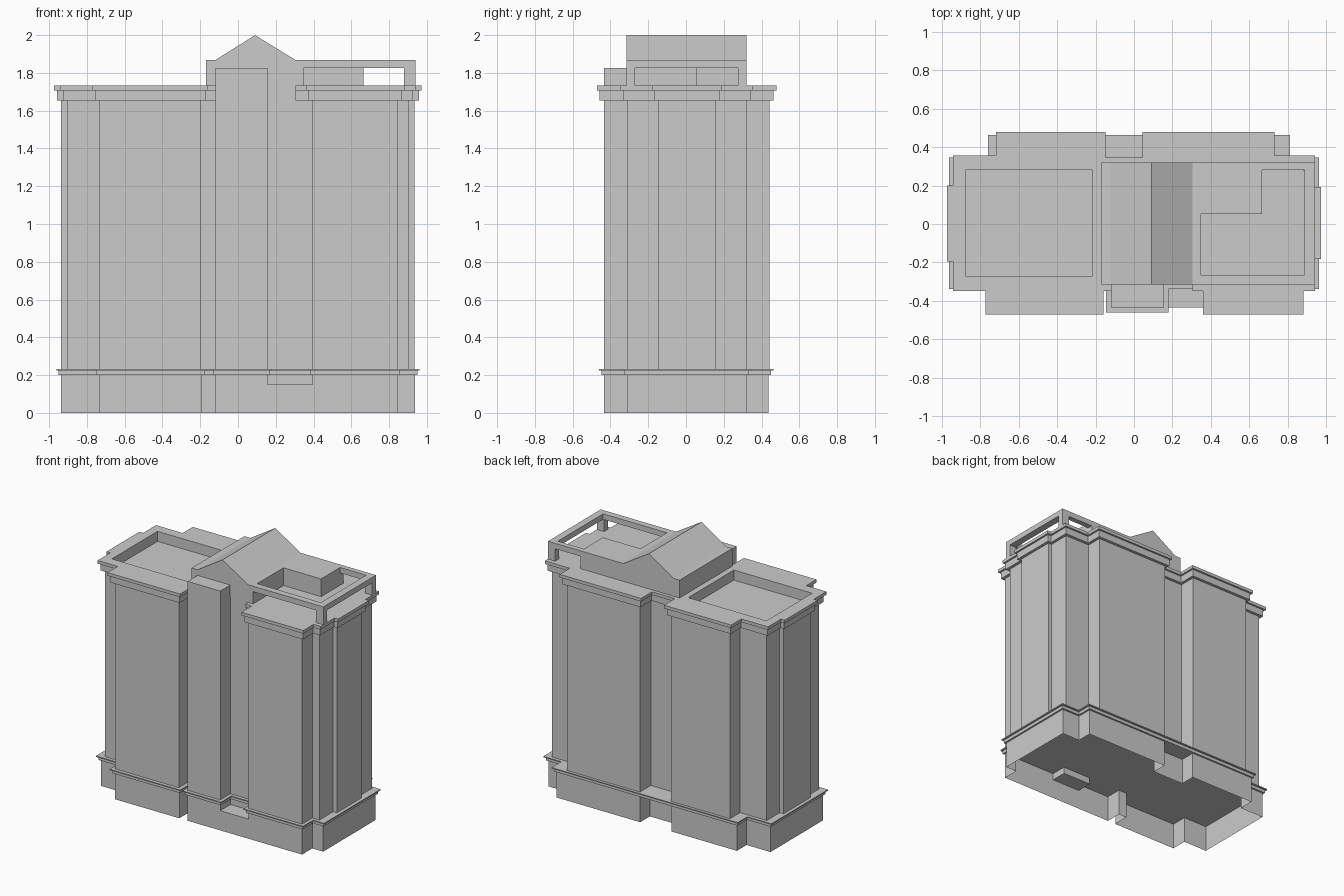
import bpy, bmesh

if "Cube" in bpy.data.objects:
    bpy.data.objects.remove(bpy.data.objects["Cube"])

YF, YB = -0.312, 0.32          # front and back planes of the main body
BF, BB = -0.435, 0.437         # front and back planes of the bays


def to_object(name, bm):
    mesh = bpy.data.meshes.new(name)
    bm.to_mesh(mesh)
    bm.free()
    ob = bpy.data.objects.new(name, mesh)
    bpy.context.collection.objects.link(ob)
    return ob


def prism(name, pts, a, b, axis='z', caps=True):
    """Extrude a counter-clockwise outline from a to b along z, or an xz profile along y."""
    bm = bmesh.new()
    place = (lambda p, h: (p[0], p[1], h)) if axis == 'z' else (lambda p, h: (p[0], h, p[1]))
    lo = [bm.verts.new(place(p, a)) for p in pts]
    hi = [bm.verts.new(place(p, b)) for p in pts]
    n = len(pts)
    for i in range(n):
        j = (i + 1) % n
        bm.faces.new((lo[i], lo[j], hi[j], hi[i]))
    if caps:
        bm.faces.new(lo[::-1])
        bm.faces.new(hi)
    if axis == 'y':
        bmesh.ops.reverse_faces(bm, faces=bm.faces)
    return to_object(name, bm)


def box(name, x0, x1, y0, y1, z0, z1):
    return prism(name, [(x0, y0), (x1, y0), (x1, y1), (x0, y1)], z0, z1)


def offset(pts, d):
    """Grow a counter-clockwise right-angled outline by d."""
    out = []
    for i, (x, y) in enumerate(pts):
        dx = dy = 0
        for p, q in ((pts[i - 1], pts[i]), (pts[i], pts[(i + 1) % len(pts)])):
            ex, ey = q[0] - p[0], q[1] - p[1]
            if abs(ex) > abs(ey):
                dy = -d if ex > 0 else d
            else:
                dx = d if ey > 0 else -d
        out.append((x + dx, y + dy))
    return out


# --- Base: open-bottomed walls, porch notch in the upper strip only
front_left = [(-.735, BF), (-.19, BF), (-.19, YF), (-.12, YF), (-.12, BF)]
porch_notch = [(.155, BF), (.155, YF), (.395, YF), (.395, BF)]
right_side = [(.845, BF), (.845, YF), (.937, YF), (.937, YB), (.785, YB), (.785, BB)]
back_notch = [(.08, BB), (.08, YB), (-.185, YB), (-.185, BB)]
left_side = [(-.735, BB), (-.735, YB), (-.937, YB), (-.937, YF), (-.735, YF)]

prism("base_wall_lower", front_left + right_side + back_notch + left_side, 0, .15, caps=False)
prism("base_wall_upper", front_left + porch_notch + right_side + back_notch + left_side,
      .15, .2, caps=False)
bm = bmesh.new()
bm.faces.new([bm.verts.new((x, y, .15)) for x, y in
              ((.155, BF), (.395, BF), (.395, YF), (.155, YF))])
to_object("porch_ledge", bm)

# --- Base cornice bridges the back notch
ledge = front_left + porch_notch + right_side + left_side
prism("base_cornice_lower", offset(ledge, .013), .2, .224)
prism("base_cornice_upper", offset(ledge, .025), .224, .232)

# --- Tower shaft with bays and side pilasters
tower = [(-.735, BF), (-.195, BF), (-.195, YF), (.395, YF), (.395, BF), (.845, BF),
         (.845, YF), (.905, YF), (.905, -.145), (.935, -.145), (.935, .155), (.905, .155),
         (.905, YB), (.695, YB), (.695, BB + .005), (.08, BB + .005), (.08, YB - .01),
         (-.185, YB - .01), (-.185, BB + .005), (-.68, BB + .005), (-.68, YB), (-.905, YB),
         (-.905, .165), (-.937, .165), (-.937, -.16), (-.905, -.16), (-.905, YF), (-.735, YF)]
prism("tower_shaft", tower, .232, 1.655)

# --- Roof cornice, interrupted at the front centre, with a sunken left roof
cutter = box("roof_recess_cutter", -.875, -.215, -.27, .28, 1.6, 1.8)
cutter.hide_render = True
for name, d, z0, z1 in (("roof_cornice_lower", .022, 1.655, 1.708),
                        ("roof_cornice_upper", .036, 1.708, 1.732)):
    pts = offset(tower, d)
    pts[3:3] = [(-.12, YF - d), (-.12, YF), (.305, YF), (.305, YF - d)]
    ob = prism(name, pts, z0, z1)
    mod = ob.modifiers.new("recess", 'BOOLEAN')
    mod.operation = 'DIFFERENCE'
    mod.object = cutter
    mod.solver = 'EXACT'
    bpy.context.view_layer.objects.active = ob
    bpy.ops.object.modifier_apply(modifier=mod.name)
bpy.data.objects.remove(cutter)

# --- Front lift shaft
box("lift_shaft", -.12, .155, BF, YF, .232, 1.825)

# --- Gabled penthouse
Z0, ZB, ZT = 1.732, 1.826, 1.868
prism("gabled_penthouse", [(-.17, Z0), (.347, Z0), (.347, ZT), (.305, ZT), (.09, 2.0),
                           (-.12, ZT), (-.17, ZT)], YF - .003, YB, axis='y')

# --- Open roof frame: beams, corner posts and plant room
box("frame_beam_front", .347, .94, YF - .003, -.265, ZB, ZT)
box("frame_beam_back", .665, .94, .28, YB, ZB, ZT)
box("frame_beam_right", .885, .94, -.265, .28, ZB, ZT)
box("frame_post_front", .88, .94, YF - .003, -.27, Z0, ZB)
box("frame_post_back", .88, .94, .275, YB, Z0, ZB)
box("plant_room", .347, .665, .052, YB, Z0, ZT)
